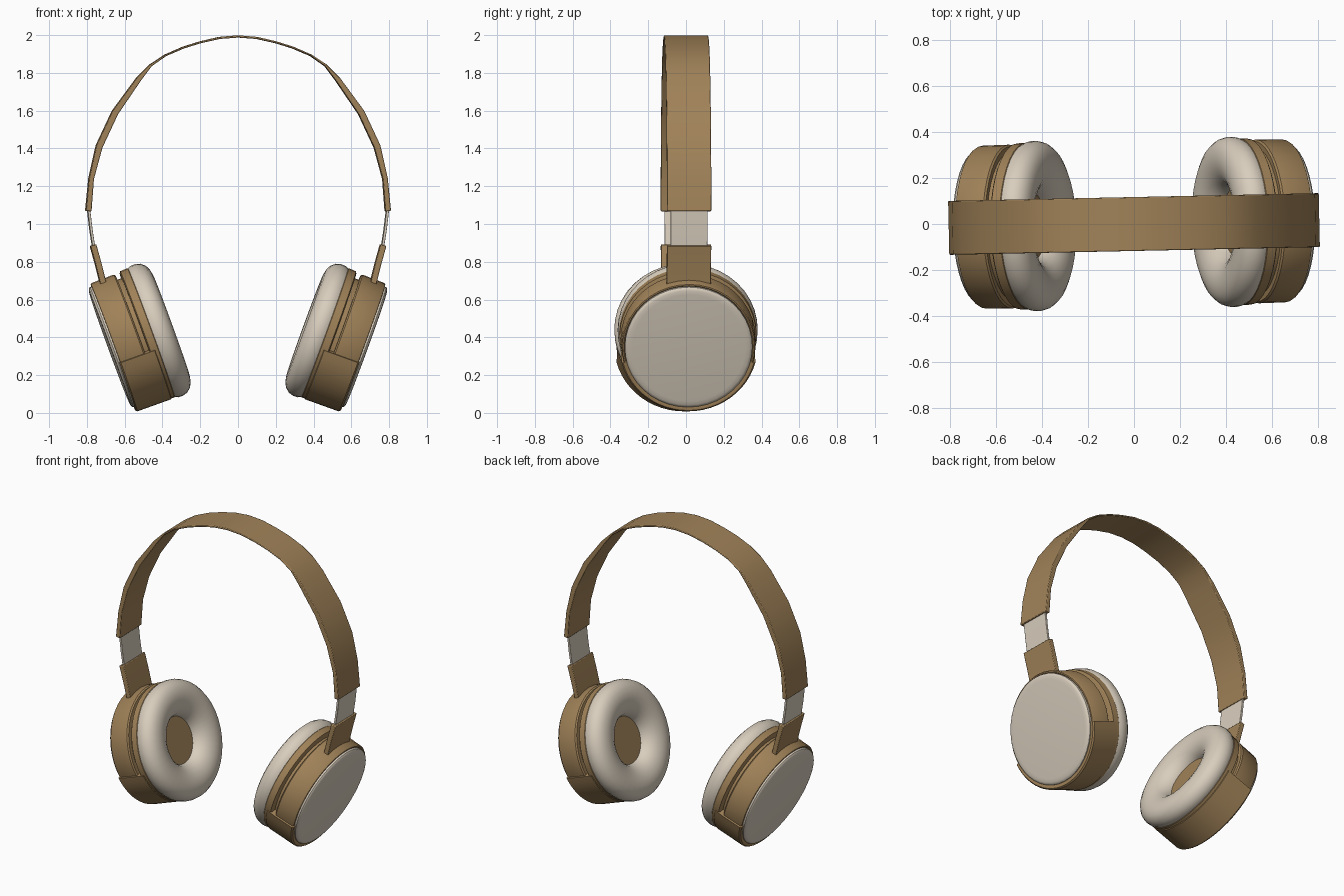
import bpy, bmesh, math
from mathutils import Matrix, Vector

cube = bpy.data.objects.get("Cube")
if cube:
    bpy.data.objects.remove(cube, do_unlink=True)

TURN = Matrix.Rotation(math.radians(1.2), 4, 'Z')    # whole model is turned slightly
TILT = math.radians(20)                              # lean of the ear cups
CUP_X, CUP_Z = 0.664, 0.35                           # centre of a cup's outer face


def material(name, colour):
    mat = bpy.data.materials.new(name)
    mat.use_nodes = True
    mat.diffuse_color = (*colour, 1)
    bsdf = mat.node_tree.nodes["Principled BSDF"]
    bsdf.inputs["Base Color"].default_value = (*colour, 1)
    bsdf.inputs["Roughness"].default_value = 0.6
    return mat


BROWN = material("tan_brown", (0.352, 0.223, 0.098))
CREAM = material("warm_cream", (0.69, 0.615, 0.51))


def finish(name, bm, mat, bevel=0):
    bmesh.ops.remove_doubles(bm, verts=bm.verts, dist=1e-5)
    bmesh.ops.transform(bm, matrix=TURN, verts=bm.verts)
    bmesh.ops.recalc_face_normals(bm, faces=bm.faces)
    mesh = bpy.data.meshes.new(name)
    bm.to_mesh(mesh)
    bm.free()
    mesh.materials.append(mat)
    obj = bpy.data.objects.new(name, mesh)
    bpy.context.collection.objects.link(obj)
    bpy.ops.object.select_all(action='DESELECT')
    obj.select_set(True)
    bpy.context.view_layer.objects.active = obj
    bpy.ops.object.shade_smooth_by_angle(angle=math.radians(35))
    if bevel:
        mod = obj.modifiers.new("soft_edges", 'BEVEL')
        mod.width, mod.segments, mod.limit_method = bevel, 2, 'ANGLE'
    return obj


def cup_point(side, depth, radius, angle):
    """Depth runs inward along the cup axis; angle zero points down."""
    y, v = radius * math.sin(angle), -radius * math.cos(angle)
    c, s = math.cos(TILT), math.sin(TILT)
    return Vector((side * (CUP_X - c * depth + s * v), y, CUP_Z + s * depth + c * v))


def lathe(name, side, profile, mat, half_angle=None, steps=40):
    """Turn a (depth, radius) profile about the cup axis, fully or as a capped arc."""
    bm = bmesh.new()
    full = half_angle is None
    span = math.pi if full else half_angle
    rings = []
    for i in range(steps if full else steps + 1):
        angle = -span + 2 * span * i / steps
        rings.append([bm.verts.new(cup_point(side, d, r, angle)) for d, r in profile])
    pairs = list(zip(rings, rings[1:])) + ([(rings[-1], rings[0])] if full else [])
    count = len(profile)
    for a, b in pairs:
        for j in range(count - 1 if full else count):
            k = (j + 1) % count
            bm.faces.new((a[j], a[k], b[k], b[j]))
    if not full:
        bm.faces.new(rings[0])
        bm.faces.new(rings[-1])
    return finish(name, bm, mat)


def strap(name, stations, width, mat, bevel=0.004):
    """Flat strap following (x, z, thickness) stations, spread along y."""
    bm = bmesh.new()
    points = [Vector((x, 0, z)) for x, z, t in stations]
    rings = []
    for i, p in enumerate(points):
        along = points[min(i + 1, len(points) - 1)] - points[max(i - 1, 0)]
        out = Vector((along.z, 0, -along.x)).normalized() * stations[i][2] / 2
        half = Vector((0, width / 2, 0))
        rings.append([bm.verts.new(p + q) for q in
                      (out + half, out - half, -out - half, half - out)])
    for a, b in zip(rings, rings[1:]):
        for j in range(4):
            k = (j + 1) % 4
            bm.faces.new((a[j], a[k], b[k], b[j]))
    bm.faces.new(rings[0])
    bm.faces.new(rings[-1])
    return finish(name, bm, mat, bevel)


# Headband: thick on the sides, thin across the crown
half_band = [(0.793, 1.068, 0.03), (0.778, 1.24, 0.026), (0.736, 1.41, 0.034),
             (0.652, 1.59, 0.034), (0.528, 1.765, 0.026), (0.463, 1.84, 0.012),
             (0.385, 1.893, 0.009), (0.29, 1.934, 0.01), (0.2, 1.962, 0.01),
             (0.1, 1.985, 0.011)]
band = half_band + [(0, 1.993, 0.012)] + [(-x, z, t) for x, z, t in reversed(half_band)]
strap("headband", band, 0.235, BROWN)

for side, label in ((1, "left"), (-1, "right")):
    # Slider and hinge arm joining the band to the cup
    strap(label + "_slider", [(side * x, z, 0.014) for x, z in
          ((0.762, 0.86), (0.779, 0.97), (0.793, 1.09))], 0.195, CREAM, 0.002)
    strap(label + "_arm", [(side * x, z, 0.032) for x, z in
          ((0.709, 0.66), (0.738, 0.78), (0.768, 0.888))], 0.235, BROWN)

    # Main housing, with a narrow neck behind it that leaves a groove
    lathe(label + "_cup_housing", side,
          [(0.01, 0), (0.01, 0.335), (0.003, 0.343), (0.004, 0.35), (0.012, 0.355),
           (0.135, 0.357), (0.143, 0.35), (0.143, 0.325), (0.18, 0.325), (0.18, 0)], BROWN)
    # Raised shell wrapped around the lower part of the housing
    lathe(label + "_lower_shell", side,
          [(0, 0.335), (-0.002, 0.358), (0.006, 0.366), (0.195, 0.367), (0.2, 0.36),
           (0.2, 0.31), (0.02, 0.31)],
          BROWN, half_angle=math.radians(75.5), steps=24)
    # Plate carrying the pad
    lathe(label + "_pad_plate", side,
          [(0.168, 0), (0.168, 0.352), (0.174, 0.362), (0.215, 0.364), (0.225, 0.355),
           (0.225, 0)], BROWN)
    # Outer cover disc
    lathe(label + "_cover_disc", side,
          [(0.012, 0.338), (-0.006, 0.338), (-0.013, 0.333), (-0.017, 0.322),
           (-0.019, 0.3), (-0.019, 0)], CREAM)
    # Cushioned ear pad and the inner speaker disc
    lathe(label + "_ear_pad", side,
          [(0.218, 0.3), (0.218, 0.362), (0.235, 0.37), (0.262, 0.371), (0.288, 0.363),
           (0.311, 0.344), (0.325, 0.316), (0.331, 0.283), (0.329, 0.25), (0.319, 0.215),
           (0.302, 0.186), (0.278, 0.163), (0.25, 0.149), (0.22, 0.144)], CREAM)
    lathe(label + "_speaker_disc", side, [(0.222, 0.16), (0.24, 0.16), (0.24, 0)], BROWN)
